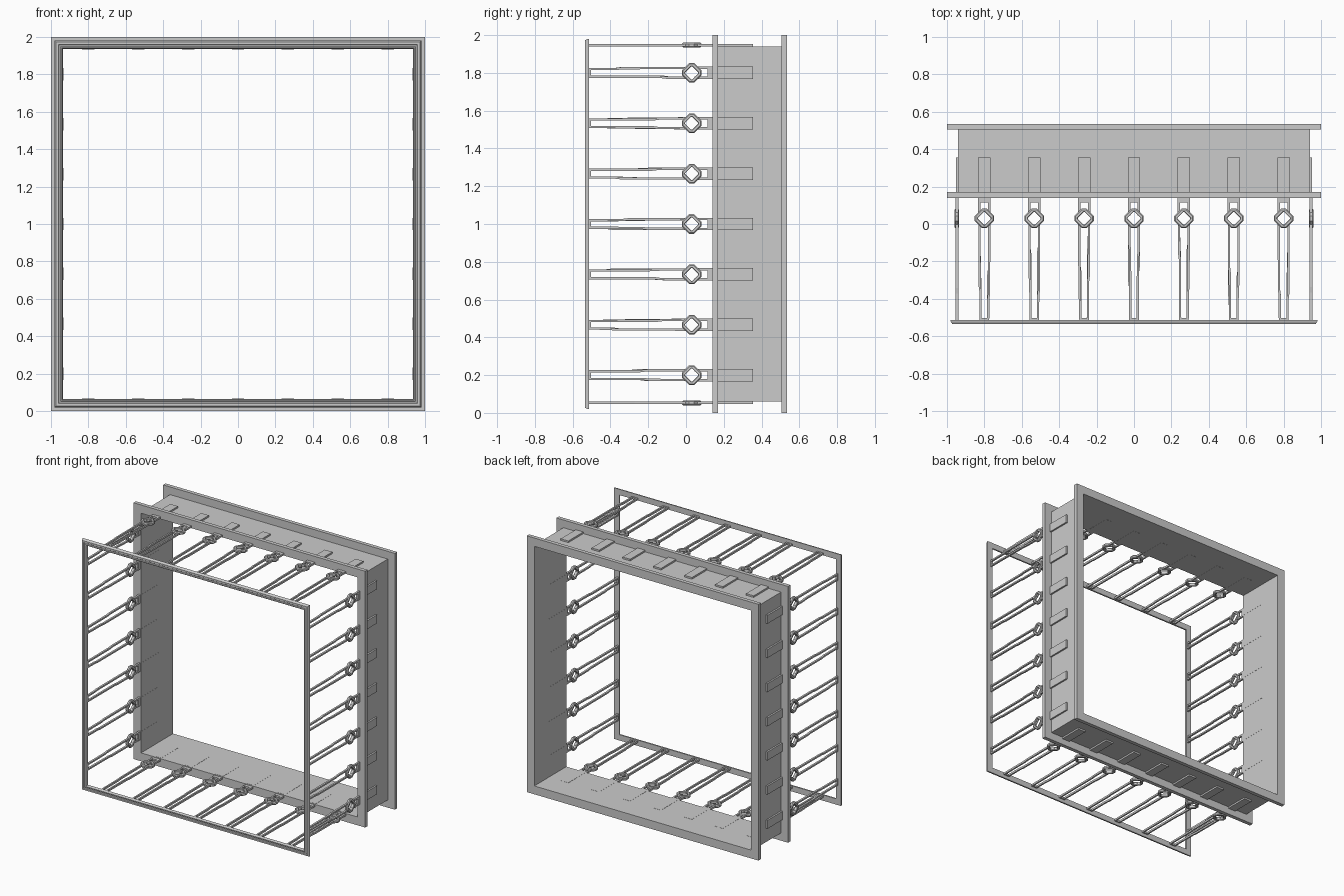
import bpy, bmesh, math, random
from mathutils import Matrix, Vector

if "Cube" in bpy.data.objects:
    bpy.data.objects.remove(bpy.data.objects["Cube"])

random.seed(4)
HALF = 0.935          # half width of the opening
STEP = 0.8 / 3        # spacing of the rods
RING_Y = 0.03


def finish(name, bm):
    bmesh.ops.recalc_face_normals(bm, faces=bm.faces)
    mesh = bpy.data.meshes.new(name)
    bm.to_mesh(mesh)
    bm.free()
    obj = bpy.data.objects.new(name, mesh)
    bpy.context.collection.objects.link(obj)
    return obj


def square_frame(name, profile):
    """Sweep a closed (radius, y) profile around a square with mitred corners."""
    bm = bmesh.new()
    rows = [[bm.verts.new((sx * r, y, 1 + sz * r)) for r, y in profile]
            for sx, sz in ((-1, -1), (1, -1), (1, 1), (-1, 1))]
    n = len(profile)
    for i in range(4):
        a, b = rows[i], rows[(i + 1) % 4]
        for j in range(n):
            k = (j + 1) % n
            bm.faces.new((a[j], b[j], b[k], a[k]))
    return finish(name, bm)


def box_profile(r0, r1, y0, y1):
    return [(r0, y0), (r1, y0), (r1, y1), (r0, y1)]


def prism(bm, outline, r0, r1):
    """Extrude a (u, y) outline between two distances from the centre."""
    lo = [bm.verts.new((u, y, r0)) for u, y in outline]
    hi = [bm.verts.new((u, y, r1)) for u, y in outline]
    bm.faces.new(lo)
    bm.faces.new(hi)
    for i in range(len(lo)):
        j = (i + 1) % len(lo)
        bm.faces.new((lo[i], lo[j], hi[j], hi[i]))


def rect(u0, u1, y0, y1):
    return [(u0, y0), (u1, y0), (u1, y1), (u0, y1)]


def diamond(size, cut):
    """Diamond with blunted corners, eight points."""
    s, c = size, cut
    return [(s, -c), (s, c), (c, s), (-c, s), (-s, c), (-s, -c), (-c, -s), (c, -s)]


def ring(bm):
    # bevelled cross-section: outline size, corner cut, distance from centre
    section = [(0.046, 0.011, 0.935), (0.052, 0.013, 0.941), (0.052, 0.013, 0.954),
               (0.046, 0.011, 0.960), (0.037, 0.004, 0.960), (0.034, 0.003, 0.957),
               (0.034, 0.003, 0.938), (0.037, 0.004, 0.935)]
    loops = [[bm.verts.new((u, RING_Y + v, r)) for u, v in diamond(s, c)]
             for s, c, r in section]
    for i in range(8):
        a, b = loops[i], loops[(i + 1) % 8]
        for j in range(8):
            k = (j + 1) % 8
            bm.faces.new((a[j], a[k], b[k], b[j]))


def rod_pair(bm):
    r0, r1, w = 0.939, 0.954, 0.012
    for s in (-1, 1):
        # slightly kinked long rod in front of the ring
        kink = random.uniform(-0.42, -0.1)
        path = [(0.026, -0.515), (0.027, kink - 0.015), (0.031, kink + 0.015), (0.032, 0.014)]
        prism(bm, [(s * u, y) for u, y in path] +
              [(s * (u - w), y) for u, y in reversed(path)], r0, r1)
        # short rod behind it
        prism(bm, rect(s * 0.033, s * 0.02, 0.046, 0.15), r0, r1)
    prism(bm, rect(-0.0255, 0.0255, -0.515, -0.503), r0, r1)
    prism(bm, rect(-0.0325, 0.0325, 0.115, 0.15), r0, r1)


def tab(bm):
    prism(bm, rect(-0.033, 0.033, 0.15, 0.355), 0.934, 0.953)


# moulded front trim
square_frame("front_trim", [
    (0.98, -0.513), (0.98, -0.52), (0.972, -0.535), (0.960, -0.535), (0.956, -0.529),
    (0.950, -0.529), (0.946, -0.533), (0.941, -0.533), (HALF, -0.524), (HALF, -0.513)])
# rear housing: two flanges and the thin wall between them
square_frame("middle_flange", box_profile(HALF, 1.0, 0.14, 0.17))
square_frame("back_flange", box_profile(HALF, 1.0, 0.505, 0.535))
square_frame("housing_wall", box_profile(HALF, 0.940, 0.155, 0.52))

# connecting rods, rings and tabs on all four sides
for side, turn in (("top", 0), ("right", 90), ("bottom", 180), ("left", 270)):
    spin = Matrix.Translation(Vector((0, 0, 1))) @ Matrix.Rotation(math.radians(turn), 4, 'Y')
    for label, build in (("rods", rod_pair), ("diamond_rings", ring), ("tabs", tab)):
        bm = bmesh.new()
        for i in range(-3, 4):
            start = len(bm.verts)
            build(bm)
            bm.verts.ensure_lookup_table()
            bmesh.ops.translate(bm, verts=bm.verts[start:], vec=(i * STEP, 0, 0))
        bm.transform(spin)
        finish(side + "_" + label, bm)
